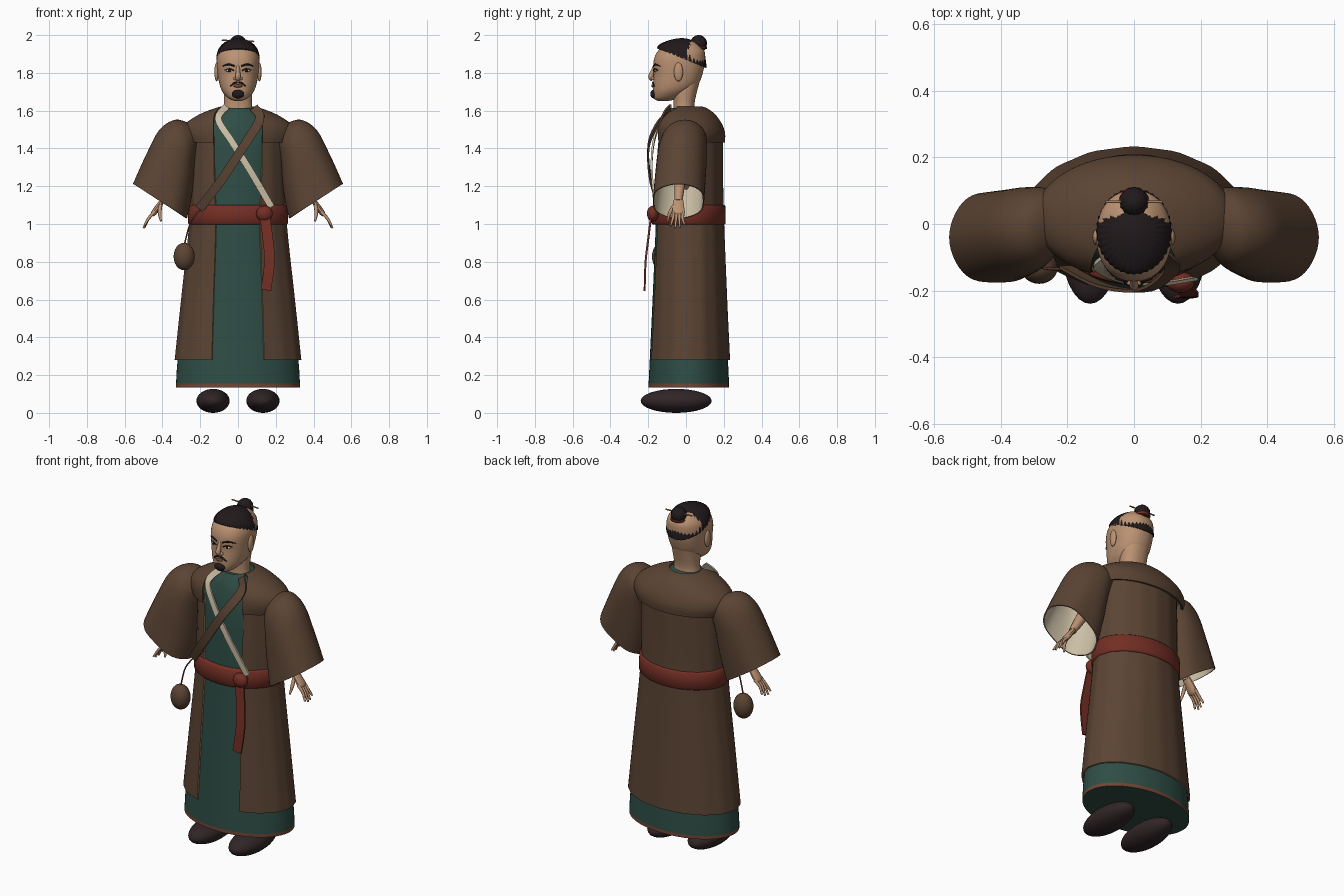
import bpy, bmesh
from math import sin, cos, pi, asin, copysign
from mathutils import Vector, Matrix

if "Cube" in bpy.data.objects:
    bpy.data.objects.remove(bpy.data.objects["Cube"])


def material(name, rgb):
    m = bpy.data.materials.new(name)
    m.use_nodes = True
    m.diffuse_color = (*rgb, 1)
    m.node_tree.nodes["Principled BSDF"].inputs["Base Color"].default_value = (*rgb, 1)
    return m


BROWN = material("brown cloth", (.105, .058, .034))
GREEN = material("green cloth", (.028, .075, .06))
RED = material("red cloth", (.17, .028, .018))
SKIN = material("skin", (.5, .29, .17))
CREAM = material("cream lining", (.6, .52, .38))
DARK = material("dark shoe", (.03, .018, .02))
HAIR = material("black hair", (.015, .01, .011))
TRIM = material("russet trim", (.16, .06, .035))
TAN = material("tan wood", (.36, .2, .11))


def finish(name, bm, mats, thick=0, mirror=False, rim=0, inner=0, center=False):
    me = bpy.data.meshes.new(name)
    bm.to_mesh(me)
    bm.free()
    ob = bpy.data.objects.new(name, me)
    bpy.context.collection.objects.link(ob)
    for m in mats:
        me.materials.append(m)
    bpy.ops.object.select_all(action='DESELECT')
    ob.select_set(True)
    bpy.context.view_layer.objects.active = ob
    if thick:
        s = ob.modifiers.new("thickness", 'SOLIDIFY')
        s.thickness, s.offset = thick, 0 if center else -1
        s.material_offset, s.material_offset_rim = inner, rim
    if mirror:
        ob.modifiers.new("mirror", 'MIRROR').use_mirror_merge = False
    for m in list(ob.modifiers):
        bpy.ops.object.modifier_apply(modifier=m.name)
    bpy.ops.object.shade_smooth_by_angle(angle=.8)
    return ob


def spline(rows, k=4):
    """Smooth curve through rows of numbers."""
    out = []
    for i in range(len(rows) - 1):
        p = [rows[max(0, min(len(rows) - 1, i + d))] for d in (-1, 0, 1, 2)]
        for s in range(k):
            t = s / k
            out.append([b + .5 * t * (c - a + t * (2*a - 5*b + 4*c - d + t * (3*(b - c) + d - a)))
                        for a, b, c, d in zip(*p)])
    return out + [list(rows[-1])]


def loft(name, rings, mats, closed=True, caps=True, rule=None, **kw):
    bm = bmesh.new()
    vs = [[bm.verts.new(p) for p in r] for r in rings]
    n = len(rings[0])
    for a, b in zip(vs, vs[1:]):
        for j in range(n if closed else n - 1):
            k = (j + 1) % n
            bm.faces.new((a[j], a[k], b[k], b[j]))
    if caps:
        bm.faces.new(vs[0][::-1])
        bm.faces.new(vs[-1])
        bmesh.ops.recalc_face_normals(bm, faces=bm.faces)
    if rule:
        for f in bm.faces:
            f.material_index = rule(f.calc_center_median())
    return finish(name, bm, mats, **kw)


def oval(z, rx, ry, cy, gap=0, n=64, e=2, ripple=0):
    """Level ring, counted from the front; a gap leaves the front open."""
    a0 = asin(min(1, gap / rx))
    pts = []
    for i in range(n + (gap > 0)):
        a = a0 + (2*pi - 2*a0) * i / n
        s, c = sin(a), cos(a)
        k = 1 + ripple * cos(16 * a)
        pts.append((k * rx * copysign(abs(s)**(2/e), s), cy - k * ry * copysign(abs(c)**(2/e), c), z))
    return pts


def tube(name, path, mat, n=10, flat=1, k=4, **kw):
    """Round rod along rows of x, y, z, radius."""
    path = spline(path, k)
    rings = []
    for i, (x, y, z, r) in enumerate(path):
        t = Vector(path[min(i + 1, len(path) - 1)][:3]) - Vector(path[max(i - 1, 0)][:3])
        t.normalize()
        u = t.cross(Vector((0, 1, 0))).normalized()
        v = u.cross(t) * flat
        rings.append([Vector((x, y, z)) + r * (u * cos(2*pi*j/n) + v * sin(2*pi*j/n)) for j in range(n)])
    return loft(name, rings, [mat], **kw)


def ribbon(name, path, width, mat):
    path = [Vector(p) for p in spline(path, 5)]
    rings = []
    for i, p in enumerate(path):
        t = path[min(i + 1, len(path) - 1)] - path[max(i - 1, 0)]
        w = Vector((-t.z, 0, t.x)).normalized() * width / 2
        rings.append([p - w, p + w])
    return loft(name, rings, [mat], closed=False, caps=False, thick=.01, center=True)


def ball(name, loc, size, mat, seg=24, **kw):
    bm = bmesh.new()
    bmesh.ops.create_uvsphere(bm, u_segments=seg, v_segments=seg // 2, radius=1,
                              matrix=Matrix.Translation(loc) @ Matrix.Diagonal((*size, 1)))
    return finish(name, bm, [mat], **kw)


# Shoes
ball("shoes", (.132, -.052, .0635), (.088, .188, .0635), DARK, 32, mirror=True)

# Green inner robe with a russet hem
robe = [(.135, .328, .213, .015), (.155, .328, .213, .015), (.28, .32, .207, .015), (.6, .288, .192, .015),
        (1, .245, .175, .015), (1.2, .238, .17, .015), (1.42, .235, .163, .015),
        (1.55, .17, .13, .01), (1.615, .085, .085, .0)]
loft("inner_robe", [oval(*r) for r in robe[:2] + spline(robe[1:])[1:]], [GREEN, TRIM],
     rule=lambda c: int(.136 < c.z < .154))

# Brown coat, open at the front
coat = [(.28, .334, .217, .015, .138), (.6, .3, .202, .015, .13), (1, .257, .186, .015, .118),
        (1.2, .25, .181, .015, .125), (1.47, .245, .175, .02, .13)]
loft("outer_coat", [oval(*r, ripple=.006) for r in spline(coat)], [BROWN, TAN],
     closed=False, caps=False, thick=.008, rim=1)

# Shoulder mantle
mantle = [(1.432, .285, .186, .02, .13), (1.48, .3, .187, .02, .13), (1.53, .28, .175, .015, .13),
          (1.58, .205, .145, .01, .125), (1.612, .125, .105, .008, .1), (1.622, .09, .085, .0, .075)]
loft("shoulder_mantle", [oval(*r) for r in spline(mantle)], [BROWN], closed=False, caps=False, thick=.012)

# Wide sleeves: rows of upper edge, lower edge, half depth, centre y, ripple
sleeve = [(.556, 1.213, .27, 1.03, .143, -.04, .05), (.485, 1.37, .25, 1.12, .138, -.03, .03),
          (.415, 1.5, .235, 1.22, .132, -.02, .01), (.33, 1.552, .225, 1.33, .118, -.008, 0),
          (.25, 1.53, .21, 1.4, .085, .01, 0)]
rings = []
for tx, tz, bx, bz, d, cy, rip in spline(sleeve, 5):
    c, u = Vector((tx + bx, 2 * cy, tz + bz)) / 2, Vector((tx - bx, 0, tz - bz)) / 2
    rings.append([c + u * cos(a) + Vector((0, d * sin(a) * (1 - rip * cos(4 * a)), 0))
                  for a in (2 * pi * j / 48 for j in range(48))])
loft("sleeves", rings, [BROWN, CREAM, TAN], caps=False, thick=.007, inner=1, rim=2, mirror=True)

# Arms and hands
tube("forearms", [(.31, -.03, 1.28, .035), (.36, -.035, 1.19, .028), (.4, -.04, 1.12, .02)], SKIN, mirror=True)
tube("palms", [(.395, -.04, 1.13, .012), (.42, -.04, 1.095, .015), (.445, -.04, 1.06, .015),
               (.455, -.04, 1.045, .008)], SKIN, flat=2.1, mirror=True)
for i, tip in enumerate((.99, .978, .98, .995)):
    y = -.066 + .017 * i
    tube("finger_%d" % (i + 1), [(.44, y, 1.065, .009), (.473, y - .003, 1.03, .008),
         (.5 - .004 * abs(i - 1), y + .008 * (i - 2), tip, .005)], SKIN, 8, mirror=True)
tube("thumbs", [(.41, -.06, 1.1, .01), (.415, -.085, 1.06, .01), (.408, -.098, 1.015, .005)], SKIN, 8, mirror=True)

# Belt, knot and hanging sash
loft("belt", [oval(z, rx, .194 + rx - .262, .014) for z, rx in
              ((.997, .258), (1.003, .264), (1.05, .264), (1.095, .262), (1.101, .256))], [RED])
ball("belt_knot", (.14, -.175, 1.055), (.044, .032, .042), RED)
ribbon("sash_tail", [(.142, -.185, 1.04), (.158, -.2, .92), (.167, -.214, .8), (.148, -.219, .65)], .055, RED)

# Crossed collar bands
ribbon("cream_collar", [(-.062, -.082, 1.622), (-.105, -.13, 1.555), (-.035, -.17, 1.44),
                        (.06, -.182, 1.29), (.177, -.165, 1.09)], .035, CREAM)
ribbon("brown_collar", [(.085, -.085, 1.615), (.115, -.135, 1.555), (.035, -.197, 1.42),
                        (-.09, -.187, 1.23), (-.205, -.13, 1.08)], .048, BROWN)

# Pouch on a cord
ball("pouch", (-.285, -.13, .828), (.056, .05, .073), BROWN)
tube("pouch_cord", [(-.19, -.135, 1.09, .004), (-.25, -.135, 1.01, .004), (-.284, -.13, .89, .004)], TRIM, 8)

# Neck and head: rows of height, half width, front y, back y
neck = [(1.57, .085, -.07, .055), (1.63, .074, -.066, .045), (1.7, .076, -.07, .058), (1.78, .08, -.07, .08)]
head = [(1.652, .02, -.15, -.09), (1.665, .05, -.17, -.04), (1.7, .082, -.174, .02), (1.74, .098, -.174, .065),
        (1.79, .107, -.171, .086), (1.84, .112, -.173, .098), (1.88, .112, -.167, .102),
        (1.92, .1, -.145, .096), (1.96, .062, -.09, .06), (1.97, .03, -.05, .02)]
for name, rows in (("neck", neck), ("head", head)):
    loft(name, [oval(z, rx, (b - f) / 2, (b + f) / 2, n=48, e=2.2) for z, rx, f, b in spline(rows)], [SKIN])


def face(x, z, out=0):
    """Point on the face at a given x and height."""
    for a, b in zip(head, head[1:]):
        if a[0] <= z <= b[0]:
            t = (z - a[0]) / (b[0] - a[0])
            rx, f, k = (a[i] + t * (b[i] - a[i]) for i in (1, 2, 3))
            return (x, (f + k) / 2 - (k - f) / 2 * (1 - (abs(x) / rx)**2.2)**(1 / 2.2) - out, z)


# Facial features
tube("nose", [(0, -.165, 1.84, .008), (0, -.176, 1.81, .011), (0, -.186, 1.78, .014), (0, -.176, 1.762, .01)], SKIN, 12)
ball("nostrils", (.013, -.174, 1.77), (.011, .012, .009), SKIN, 12, mirror=True)
ball("ears", (.113, -.04, 1.805), (.012, .024, .05), SKIN, 20, mirror=True)
ball("eyes", face(.045, 1.812, -.004), (.02, .009, .007), CREAM, 16, mirror=True)
ball("irises", face(.045, 1.812, .003), (.008, .004, .007), HAIR, 12, mirror=True)
tube("upper_lids", [(*face(x, z, .002), .003) for x, z in ((.022, 1.812), (.045, 1.822), (.069, 1.814))],
     HAIR, 8, mirror=True)
tube("brows", [(*face(x, z, .001), r) for x, z, r in
               ((.018, 1.836, .004), (.05, 1.845, .005), (.082, 1.835, .002))], HAIR, 8, mirror=True)
tube("moustache", [(*face(x, z, .002), r) for x, z, r in
                   ((.004, 1.75, .004), (.022, 1.745, .005), (.042, 1.728, .002))], HAIR, 8, mirror=True)
ball("lips", face(0, 1.731, .002), (.024, .008, .009), TRIM, 16)
ball("goatee", face(0, 1.688, -.002), (.033, .018, .023), HAIR, 20)

# Combed hair with fine ridges, above a hairline that drops to the back
rings = []
for i in range(13):
    t = pi / 2 * (1 - i / 12.5)
    ring = []
    for j in range(144):
        a = 2 * pi * j / 144
        k = sin(t) * (1 + .014 * cos(36 * a))
        y = -.022 - .129 * k * cos(a)
        line = 1.87 - .4 * y if i else 1.868 - .4 * y
        ring.append((.113 * k * sin(a), y, line + (1.984 - line) * cos(t)))
    rings.append(ring)
loft("hair", rings, [HAIR])

# Topknot, tie and pin
bun = [(1.92, .03), (1.935, .038), (1.958, .043), (1.98, .036), (1.995, .02), (2.0, .006)]
loft("topknot", [oval(z, r, r, .067, n=64, ripple=.03) for z, r in spline(bun, 3)], [HAIR])
loft("topknot_tie", [oval(z, r, r, .067) for z, r in ((1.925, .036), (1.928, .044), (1.938, .045), (1.942, .038))], [RED])
tube("hair_pin", [(-.086, .067, 1.972, .004), (0, .067, 1.97, .004), (.086, .067, 1.966, .004)], TAN, 8)
